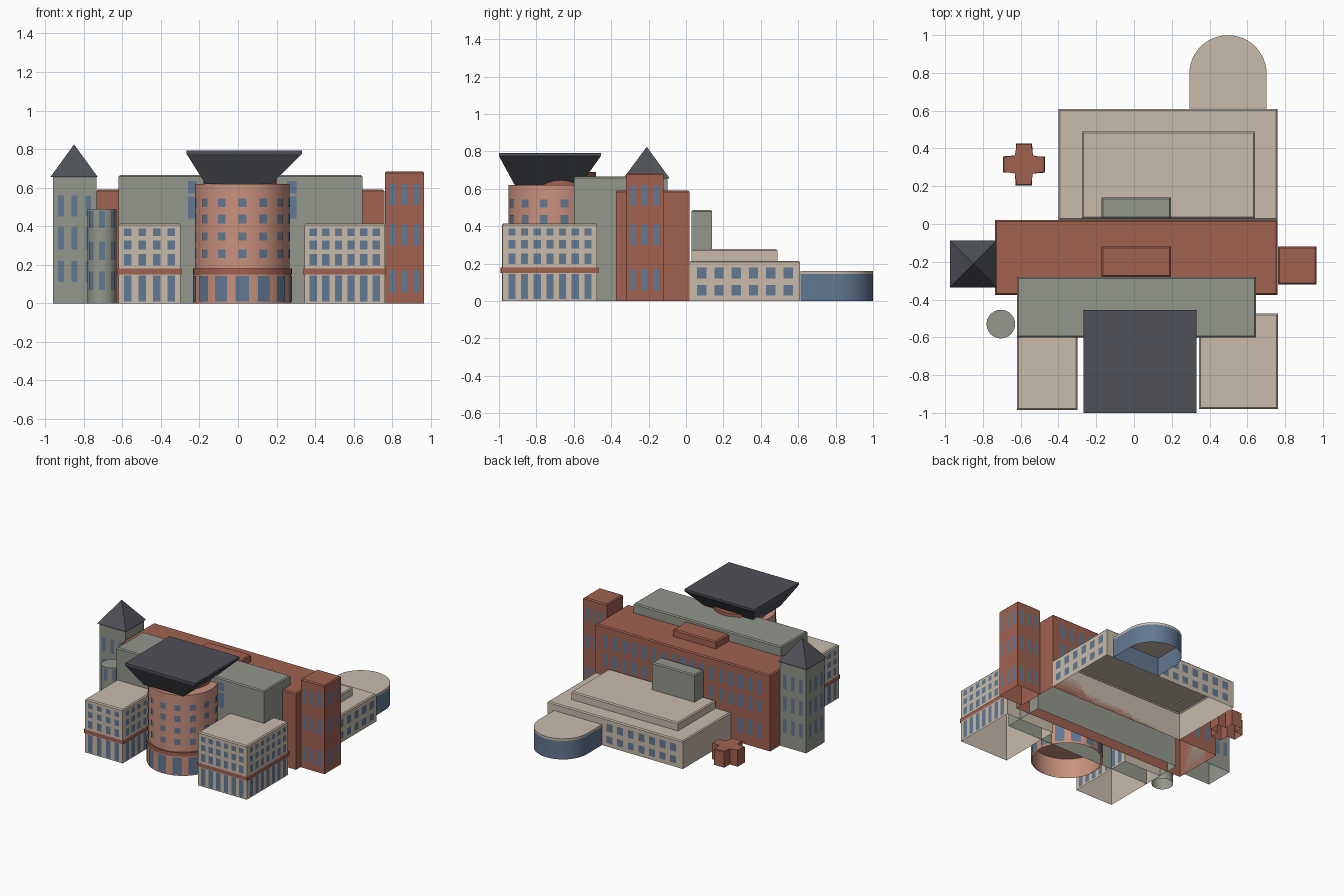
import bpy, bmesh, math
from mathutils import Vector

cube = bpy.data.objects.get("Cube")
if cube:
    bpy.data.objects.remove(cube, do_unlink=True)


def material(name, rgb):
    linear = [((c / 255 + 0.055) / 1.055) ** 2.4 for c in rgb] + [1.0]
    m = bpy.data.materials.new(name)
    m.use_nodes = True
    m.diffuse_color = linear
    m.node_tree.nodes["Principled BSDF"].inputs["Base Color"].default_value = linear
    return m


TAN = material("tan stone", (200, 187, 170))
BRICK = material("red brick", (160, 97, 80))
SALMON = material("salmon brick", (202, 145, 126))
GREY = material("grey stone", (147, 151, 140))
SLATE = material("dark slate", (78, 81, 87))
BLUE = material("blue glass", (98, 120, 146))


def finish(name, bm, mat, smooth=False):
    mesh = bpy.data.meshes.new(name)
    bm.to_mesh(mesh)
    bm.free()
    mesh.materials.append(mat)
    ob = bpy.data.objects.new(name, mesh)
    bpy.context.collection.objects.link(ob)
    if smooth:
        bpy.ops.object.select_all(action='DESELECT')
        ob.select_set(True)
        bpy.context.view_layer.objects.active = ob
        bpy.ops.object.shade_smooth_by_angle(angle=math.radians(30))
    return ob


def loft(name, rings, mat, cap=True, floor=False, chamfer=0.0, smooth=False):
    """Join counter-clockwise rings of points from bottom to top."""
    bm = bmesh.new()
    rows = [[bm.verts.new(p) for p in ring] for ring in rings]
    n = len(rows[0])
    for low, high in zip(rows, rows[1:]):
        for i in range(n):
            j = (i + 1) % n
            bm.faces.new((low[i], low[j], high[j], high[i]))
    if floor:
        bm.faces.new(rows[0][::-1])
    if cap:
        top = bm.faces.new(rows[-1])
        if chamfer:
            bmesh.ops.bevel(bm, geom=list(top.edges), offset=chamfer, segments=1, affect='EDGES')
    return finish(name, bm, mat, smooth)


def prism(name, outline, z0, z1, mat, **kw):
    return loft(name, [[(x, y, z) for x, y in outline] for z in (z0, z1)], mat, **kw)


def rect(x0, x1, y0, y1):
    return [(x0, y0), (x1, y0), (x1, y1), (x0, y1)]


def arc(cx, cy, r, n, start=0.0, sweep=math.tau):
    return [(cx + r * math.cos(start + sweep * i / n), cy + r * math.sin(start + sweep * i / n))
            for i in range(n)]


def box(name, x0, x1, y0, y1, z0, z1, mat, chamfer=0.008):
    return prism(name, rect(x0, x1, y0, y1), z0, z1, mat, chamfer=chamfer)


def pane(bm, mid, along, width, z0, z1):
    a, b = mid - along * width / 2, mid + along * width / 2
    bm.faces.new([bm.verts.new((p.x, p.y, z)) for p, z in ((a, z0), (b, z0), (b, z1), (a, z1))])


def wall_windows(bm, area, side, count, width, rows, skip=None):
    """Evenly spaced panes on one side of a rectangular block."""
    x0, x1, y0, y1 = area
    ends = {"front": ((x0, y0), (x1, y0)), "right": ((x1, y0), (x1, y1)),
            "back": ((x1, y1), (x0, y1)), "left": ((x0, y1), (x0, y0))}[side]
    a, b = Vector(ends[0]), Vector(ends[1])
    along = (b - a).normalized()
    out = Vector((along.y, -along.x)) * 0.004
    for i in range(count):
        mid = a.lerp(b, 0.03 + 0.94 * (i + 0.5) / count) + out
        if skip and skip(mid.x):
            continue
        for z0, z1 in rows:
            pane(bm, mid, along, width, z0, z1)


def round_windows(bm, cx, cy, r, count, width, rows):
    for i in range(count):
        t = math.tau * i / count - math.pi / 2
        out = Vector((math.cos(t), math.sin(t)))
        for z0, z1 in rows:
            pane(bm, Vector((cx, cy)) + out * (r + 0.003), Vector((-out.y, out.x)), width, z0, z1)


# Front wings with brick band
wing_rows = [(0.01, 0.145), (0.197, 0.255), (0.28, 0.325), (0.35, 0.388)]
for label, area, cols in (("west", (-0.62, -0.298, -0.985, -0.455), 4),
                          ("east", (0.345, 0.762, -0.98, -0.475), 6)):
    x0, x1, y0, y1 = area
    box(label + "_wing", *area, 0, 0.415, TAN)
    e = 0.006
    prism(label + "_wing_band", rect(x0 - e, x1 + e, y0 - e, y1 + e), 0.15, 0.18, BRICK, cap=False)
    bm = bmesh.new()
    wall_windows(bm, area, "front", cols, 0.038, wing_rows)
    for side in ("left", "right"):
        wall_windows(bm, area, side, 7, 0.038, wing_rows)
    finish(label + "_wing_windows", bm, BLUE)

# Grey main block
main = (-0.62, 0.645, -0.60, -0.28)
box("main_block", *main, 0, 0.665, GREY)
bm = bmesh.new()
for x in (-0.235, 0.278):
    for z0, z1 in ((0.44, 0.555), (0.57, 0.635)):
        pane(bm, Vector((x, -0.604)), Vector((1, 0)), 0.05, z0, z1)
finish("main_block_windows", bm, BLUE)

# Long brick block and its roof house
long_area = (-0.735, 0.76, -0.375, 0.02)
box("long_block", *long_area, 0, 0.59, BRICK)
box("roof_house", -0.172, 0.195, -0.28, -0.12, 0.58, 0.645, BRICK)
bm = bmesh.new()
wall_windows(bm, long_area, "back", 17, 0.04, [(0.42, 0.53), (0.28, 0.38)])
wall_windows(bm, long_area, "back", 17, 0.04, [(0.08, 0.20)], skip=lambda x: x > -0.42)
finish("long_block_windows", bm, BLUE)

# Brick tower
area = (0.762, 0.965, -0.32, -0.12)
box("brick_tower", *area, 0, 0.685, BRICK)
bm = bmesh.new()
for side in ("front", "right", "back"):
    wall_windows(bm, area, side, 3, 0.028, [(0.055, 0.17), (0.30, 0.41), (0.51, 0.62)])
finish("brick_tower_windows", bm, BLUE)

# Grey tower with pyramid roof
area = (-0.96, -0.735, -0.325, -0.10)
box("grey_tower", *area, 0, 0.66, GREY, chamfer=0)
bm = bmesh.new()
for side in ("front", "left", "back"):
    wall_windows(bm, area, side, 3, 0.03, [(0.11, 0.22), (0.28, 0.395), (0.45, 0.56)])
finish("grey_tower_windows", bm, BLUE)
apex = (-0.85, -0.21)
loft("tower_roof", [[(x, y, 0.655) for x, y in rect(-0.973, -0.727, -0.335, -0.087)],
                    [(x, y, 0.823) for x, y in rect(apex[0] - 0.001, apex[0] + 0.001,
                                                    apex[1] - 0.001, apex[1] + 0.001)]],
     SLATE, floor=True)

# Round turret
prism("turret", arc(-0.705, -0.53, 0.076, 24), 0, 0.49, GREY, smooth=True)
bm = bmesh.new()
round_windows(bm, -0.705, -0.53, 0.076, 8, 0.03, [(0.07, 0.165), (0.225, 0.32), (0.39, 0.48)])
finish("turret_windows", bm, BLUE)

# Rotunda with band, neck and flared canopy
rx, ry, rr = 0.023, -0.705, 0.245
prism("rotunda", arc(rx, ry, rr, 40), 0, 0.62, SALMON, smooth=True)
prism("rotunda_base", arc(rx, ry, rr + 0.008, 40), 0, 0.15, SALMON, smooth=True)
prism("rotunda_band", arc(rx, ry, rr + 0.012, 40), 0.15, 0.18, BRICK, smooth=True)
bm = bmesh.new()
round_windows(bm, rx, ry, rr, 14, 0.042, [(0.235, 0.28), (0.325, 0.368), (0.413, 0.46), (0.50, 0.543)])
round_windows(bm, rx, ry, rr + 0.008, 14, 0.07, [(0.01, 0.142)])
finish("rotunda_windows", bm, BLUE)
prism("rotunda_neck", arc(0.01, -0.67, 0.19, 32), 0.61, 0.69, BRICK, smooth=True)
wide = rect(-0.267, 0.332, -1.0, -0.455)
loft("canopy", [[(x, y, 0.618) for x, y in rect(-0.168, 0.172, -0.915, -0.567)],
                [(x, y, 0.775) for x, y in wide], [(x, y, 0.792) for x, y in wide]],
     SLATE, floor=True)

# Low rear block with upper tier and lift house
area = (-0.40, 0.76, 0.02, 0.61)
box("rear_block", *area, 0, 0.215, TAN)
box("rear_tier", -0.275, 0.64, 0.03, 0.49, 0.205, 0.277, TAN)
box("lift_house", -0.172, 0.195, 0.03, 0.14, 0.265, 0.487, GREY)
bm = bmesh.new()
rows = [(0.03, 0.085), (0.12, 0.18)]
wall_windows(bm, area, "right", 6, 0.05, rows)
wall_windows(bm, area, "back", 12, 0.05, rows, skip=lambda x: 0.27 < x < 0.73)
finish("rear_block_windows", bm, BLUE)

# Glazed annex with half-round end
outline = [(0.293, 0.612), (0.702, 0.612)] + arc(0.4975, 0.795, 0.2045, 24, 0, math.pi) + [(0.293, 0.795)]
prism("annex_glass", outline, 0, 0.143, BLUE, cap=False, smooth=True)
prism("annex_roof", outline, 0.143, 0.16, TAN, floor=True, smooth=True)

# Cross-shaped pavilion
cx, cy, s, a = -0.583, 0.315, 0.043, 0.111
quarter = [(a, -s), (a, s), (s, s)]
cross = []
for turn in range(4):
    for x, y in quarter:
        for _ in range(turn):
            x, y = -y, x
        cross.append((cx + x, cy + y))
prism("cross_pavilion", cross, 0, 0.125, BRICK, chamfer=0.005)
